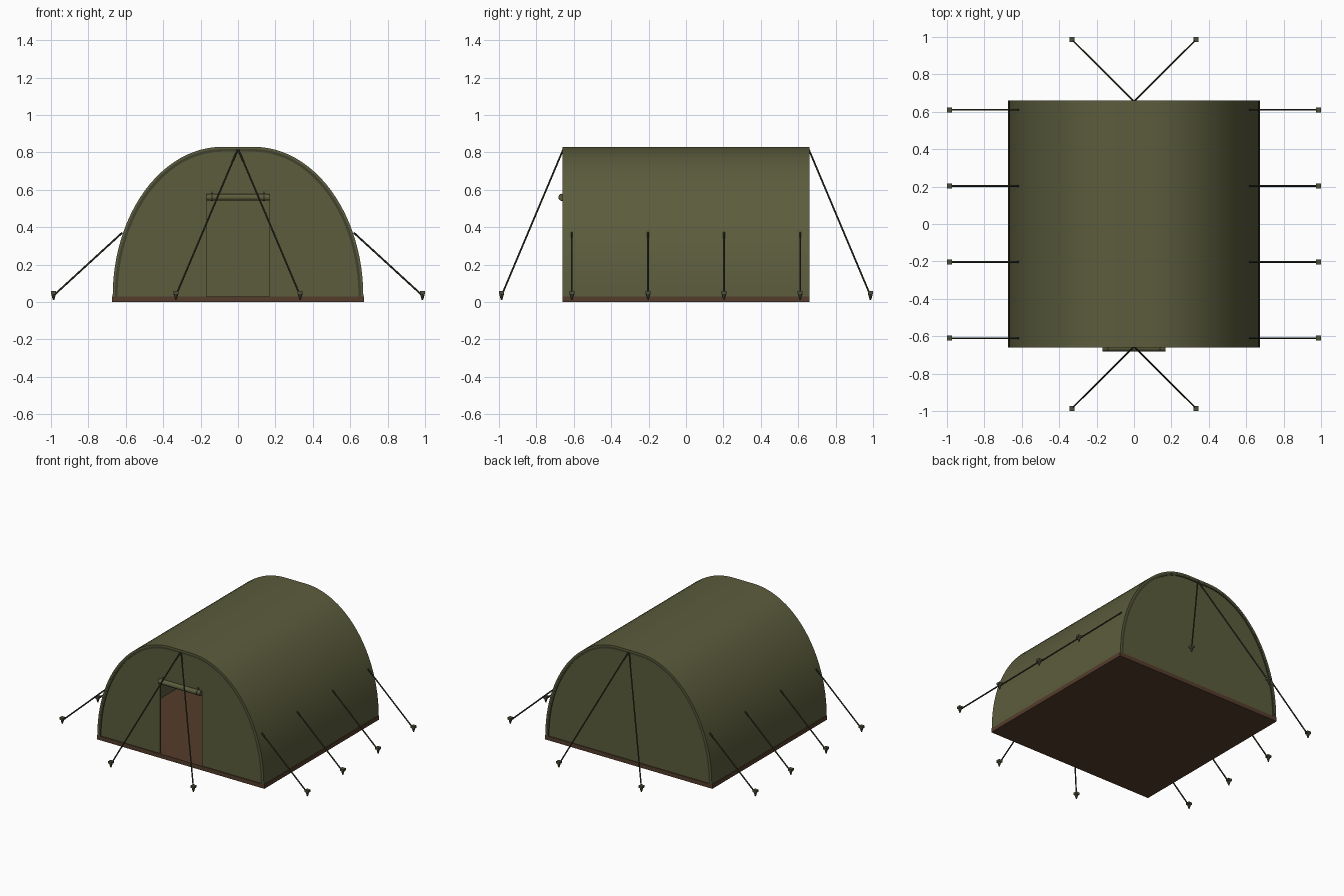
import bpy, bmesh, math
from mathutils import Vector

if "Cube" in bpy.data.objects:
    bpy.data.objects.remove(bpy.data.objects["Cube"])


def material(name, rgb):
    m = bpy.data.materials.new(name)
    m.diffuse_color = (*rgb, 1)
    m.use_nodes = True
    m.node_tree.nodes["Principled BSDF"].inputs["Base Color"].default_value = m.diffuse_color
    return m


CANVAS = material("olive canvas", (0.105, 0.107, 0.046))
TRIM = material("dark olive trim", (0.050, 0.052, 0.026))
ROPE = material("dark rope", (0.040, 0.042, 0.024))
STAKE = material("stake grey green", (0.075, 0.080, 0.045))
GROUND = material("brown groundsheet", (0.090, 0.046, 0.025))


def finish(name, bm, mat, smooth=False):
    bmesh.ops.recalc_face_normals(bm, faces=bm.faces)
    me = bpy.data.meshes.new(name)
    bm.to_mesh(me)
    bm.free()
    ob = bpy.data.objects.new(name, me)
    bpy.context.collection.objects.link(ob)
    me.materials.append(mat)
    if smooth:
        bpy.ops.object.select_all(action='DESELECT')
        ob.select_set(True)
        bpy.context.view_layer.objects.active = ob
        bpy.ops.object.shade_smooth_by_angle(angle=math.radians(35))
    return ob


def arch(inset, n=24):
    """Tent cross-section: two quarter ellipses joined by a short flat top."""
    right = []
    for i in range(n + 1):
        t = math.pi / 2 * i / n
        right.append((0.085 + (0.585 - inset) * math.cos(t),
                      0.03 + (0.80 - inset) * math.sin(t)))
    return right + [(-x, z) for x, z in reversed(right)]


def extrude(bm, y0, y1):
    r = bmesh.ops.extrude_face_region(bm, geom=list(bm.faces))
    vs = [v for v in r["geom"] if isinstance(v, bmesh.types.BMVert)]
    bmesh.ops.translate(bm, verts=vs, vec=(0, y1 - y0, 0))


def arch_band(name, outer, inner, y0, y1, mat):
    bm = bmesh.new()
    a = [bm.verts.new((x, y0, z)) for x, z in arch(outer)]
    b = [bm.verts.new((x, y0, z)) for x, z in arch(inner)]
    for i in range(len(a) - 1):
        bm.faces.new((a[i], a[i + 1], b[i + 1], b[i]))
    extrude(bm, y0, y1)
    return finish(name, bm, mat, True)


def wall(name, outline, y0, y1):
    bm = bmesh.new()
    bm.faces.new([bm.verts.new((x, y0, z)) for x, z in outline])
    bmesh.ops.triangulate(bm, faces=list(bm.faces))
    extrude(bm, y0, y1)
    return finish(name, bm, CANVAS)


def box(name, lo, hi, mat):
    bm = bmesh.new()
    bmesh.ops.create_cube(bm, size=1)
    for v in bm.verts:
        v.co = [(l + h) / 2 + c * (h - l) for l, h, c in zip(lo, hi, v.co)]
    return finish(name, bm, mat)


def rod(name, p, q, r, mat, sides=8):
    p, q = Vector(p), Vector(q)
    bm = bmesh.new()
    bmesh.ops.create_cone(bm, cap_ends=True, segments=sides, radius1=r, radius2=r,
                          depth=(q - p).length)
    bm.transform((q - p).to_track_quat('Z', 'Y').to_matrix().to_4x4())
    bmesh.ops.translate(bm, verts=bm.verts, vec=(p + q) / 2)
    return finish(name, bm, mat, True)


# groundsheet and canvas shell
box("groundsheet", (-0.674, -0.66, 0), (0.674, 0.66, 0.03), GROUND)
arch_band("roof_shell", 0, 0.012, -0.66, 0.66, CANVAS)

# end walls, the front one with an open doorway
DOOR_W, DOOR_TOP = 0.168, 0.56
doorway = [(-DOOR_W, 0.03), (-DOOR_W, DOOR_TOP), (DOOR_W, DOOR_TOP), (DOOR_W, 0.03)]
wall("front_wall", arch(0.008) + doorway, -0.654, -0.646)
wall("back_wall", arch(0.008), 0.646, 0.654)

# dark hems around both ends
for side, s in (("front", -1), ("back", 1)):
    y0, y1 = sorted((s * 0.648, s * 0.6595))
    arch_band(side + "_hem", 0.008, 0.026, y0, y1, TRIM)

# rolled-up door flap with two ties
rod("door_roll", (-DOOR_W, -0.663, 0.56), (DOOR_W, -0.663, 0.56), 0.018, CANVAS, 16)
for s in (-1, 1):
    x = s * 0.14
    rod("door_tie", (x - 0.005, -0.663, 0.56), (x + 0.005, -0.663, 0.56), 0.0195, TRIM, 16)
    box("tie_tab", (x - 0.005, -0.661, 0.575), (x + 0.005, -0.653, 0.592), TRIM)


def guy_line(start, x, y):
    rod("guy_rope", start, (x, y, 0.035), 0.005, ROPE, 6)
    # stake: square head over a tapered point
    box("stake_head", (x - 0.014, y - 0.014, 0.042), (x + 0.014, y + 0.014, 0.058), STAKE)
    bm = bmesh.new()
    bmesh.ops.create_cone(bm, cap_ends=True, segments=8, radius1=0.004, radius2=0.013,
                          depth=0.032)
    bmesh.ops.translate(bm, verts=bm.verts, vec=(x, y, 0.028))
    finish("stake_point", bm, STAKE)


# guy lines along the sides and at both ends
for s in (-1, 1):
    for y in (-0.61, -0.203, 0.203, 0.61):
        guy_line((s * 0.618, y, 0.372), s * 0.986, y)
    for e in (-1, 1):
        guy_line((0, e * 0.655, 0.82), s * 0.332, e * 0.986)
